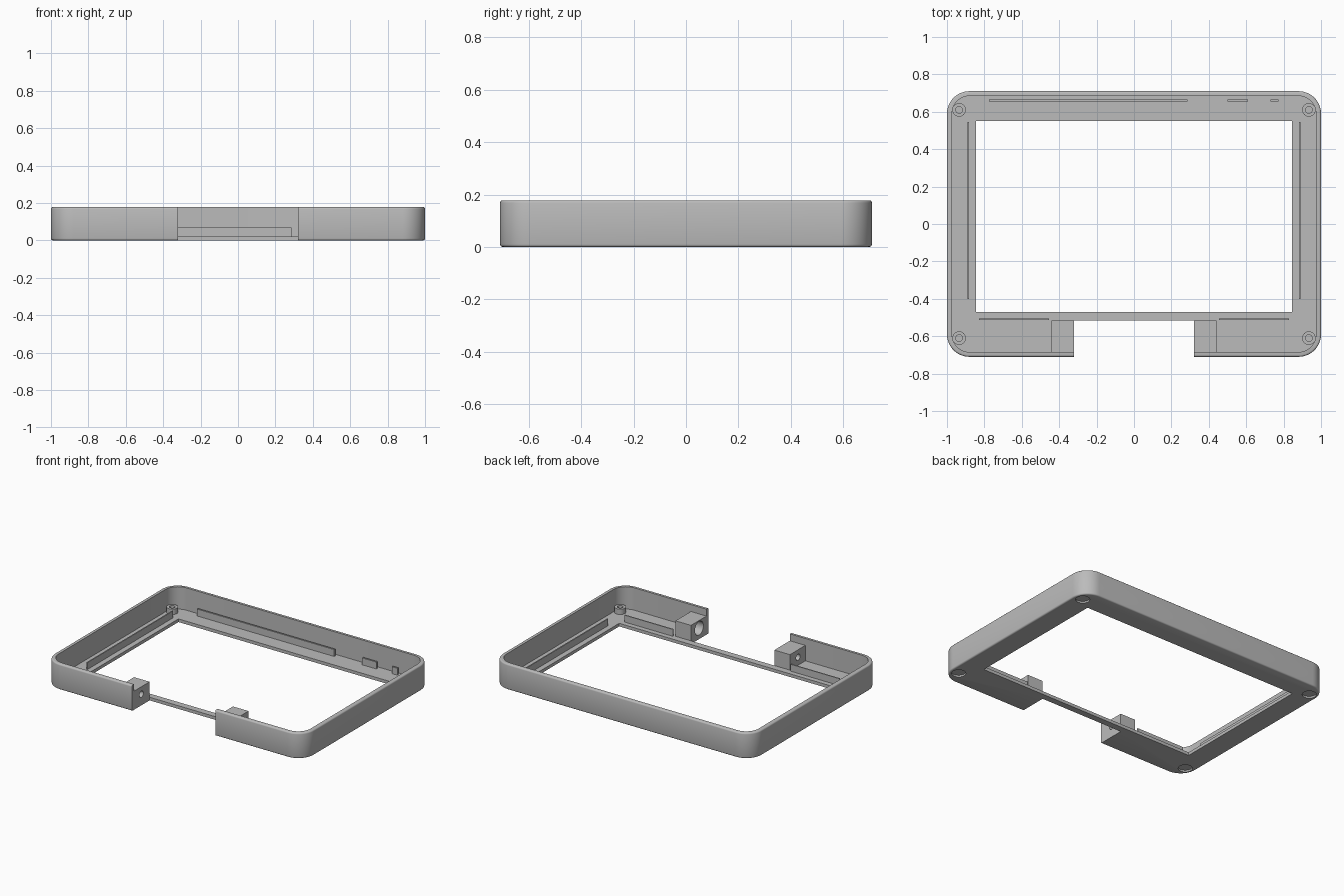
import bpy, bmesh
from mathutils import Matrix, Vector

cube = bpy.data.objects.get("Cube")
if cube:
    bpy.data.objects.remove(cube, do_unlink=True)

grey = bpy.data.materials.new("plain grey")
grey.use_nodes = True
grey.diffuse_color = (0.5, 0.5, 0.5, 1)
grey.node_tree.nodes["Principled BSDF"].inputs["Base Color"].default_value = (0.5, 0.5, 0.5, 1)


def finish(name, bm):
    mesh = bpy.data.meshes.new(name)
    bm.to_mesh(mesh)
    bm.free()
    mesh.materials.append(grey)
    obj = bpy.data.objects.new(name, mesh)
    bpy.context.collection.objects.link(obj)
    return obj


def box(name, x, y, z, radius=0, edge=0):
    """Box from (min, max) ranges, with rounded corners and softened rims."""
    bm = bmesh.new()
    lo, hi = Vector((x[0], y[0], z[0])), Vector((x[1], y[1], z[1]))
    bmesh.ops.create_cube(bm, size=1, matrix=Matrix.Translation((lo + hi) / 2)
                          @ Matrix.Diagonal((*(hi - lo), 1)))
    if radius:
        upright = [e for e in bm.edges
                   if abs(e.verts[0].co.z - e.verts[1].co.z) > 0.01]
        bmesh.ops.bevel(bm, geom=upright, offset=radius, segments=12,
                        profile=0.5, affect='EDGES')
    if edge:
        rims = [e for e in bm.edges
                if abs(e.verts[0].co.z - e.verts[1].co.z) < 0.001]
        bmesh.ops.bevel(bm, geom=rims, offset=edge, segments=3,
                        profile=0.5, affect='EDGES')
    return finish(name, bm)


def cylinder(name, centre, radius, length, axis='Z'):
    bm = bmesh.new()
    turn = Matrix.Rotation(1.5707963, 4, 'Y') if axis == 'X' else Matrix()
    bmesh.ops.create_cone(bm, cap_ends=True, segments=32, radius1=radius,
                          radius2=radius, depth=length,
                          matrix=Matrix.Translation(centre) @ turn)
    return finish(name, bm)


def cut(obj, cutter):
    cutter.hide_render = True
    mod = obj.modifiers.new("cut", 'BOOLEAN')
    mod.operation, mod.solver, mod.object = 'DIFFERENCE', 'EXACT', cutter
    bpy.context.view_layer.objects.active = obj
    bpy.ops.object.modifier_apply(modifier=mod.name)
    bpy.data.objects.remove(cutter, do_unlink=True)


FLOOR, TOP, RIB = 0.022, 0.178, 0.07
corners = [(sx * 0.935, sy * 0.61) for sx in (-1, 1) for sy in (-1, 1)]
parts = []

# Tray with hollow interior, screen opening and front notch
tray = box("tray", (-1, 1), (-0.71, 0.71), (0, TOP), 0.12, 0.01)
cut(tray, box("hollow", (-0.973, 0.973), (-0.685, 0.685), (FLOOR, 0.3), 0.095))
cut(tray, box("opening", (-0.845, 0.845), (-0.47, 0.55), (-0.1, 0.3)))
cut(tray, box("notch", (-0.322, 0.322), (-0.9, -0.515), (-0.1, 0.3)))
for x, y in corners:
    cut(tray, cylinder("foot_recess", (x, y, 0), 0.045, 0.024))
parts.append(tray)

# Corner posts with blind holes
for x, y in corners:
    post = cylinder("corner_post", (x, y, 0.04), 0.036, 0.04)
    cut(post, cylinder("post_hole", (x, y, 0.06), 0.018, 0.06))
    parts.append(post)

# Blocks either side of the notch: a slim through hole and a wide socket
right_block = box("right_block", (-0.442, -0.322), (-0.686, -0.515), (FLOOR, 0.13))
cut(right_block, cylinder("slim_hole", (-0.38, -0.605, 0.078), 0.022, 0.3, 'X'))
left_block = box("left_block", (0.322, 0.442), (-0.686, -0.515), (FLOOR, 0.13))
cut(left_block, cylinder("socket", (0.36, -0.605, 0.076), 0.047, 0.14, 'X'))
parts += [right_block, left_block]

# Locating ribs along the back, sides and front
for x in ((-0.775, 0.285), (0.5, 0.61), (0.73, 0.772)):
    parts.append(box("back_rib", x, (0.654, 0.666), (FLOOR, RIB)))
for s in (-1, 1):
    parts.append(box("side_rib", sorted((s * 0.882, s * 0.89)), (-0.4, 0.545), (FLOOR, RIB)))
    parts.append(box("front_rib", sorted((s * 0.455, s * 0.83)), (-0.513, -0.505), (FLOOR, RIB)))

# Smooth shading with sharp edges kept
bpy.ops.object.select_all(action='DESELECT')
for part in parts:
    part.select_set(True)
bpy.context.view_layer.objects.active = tray
bpy.ops.object.shade_smooth_by_angle(angle=0.6)
